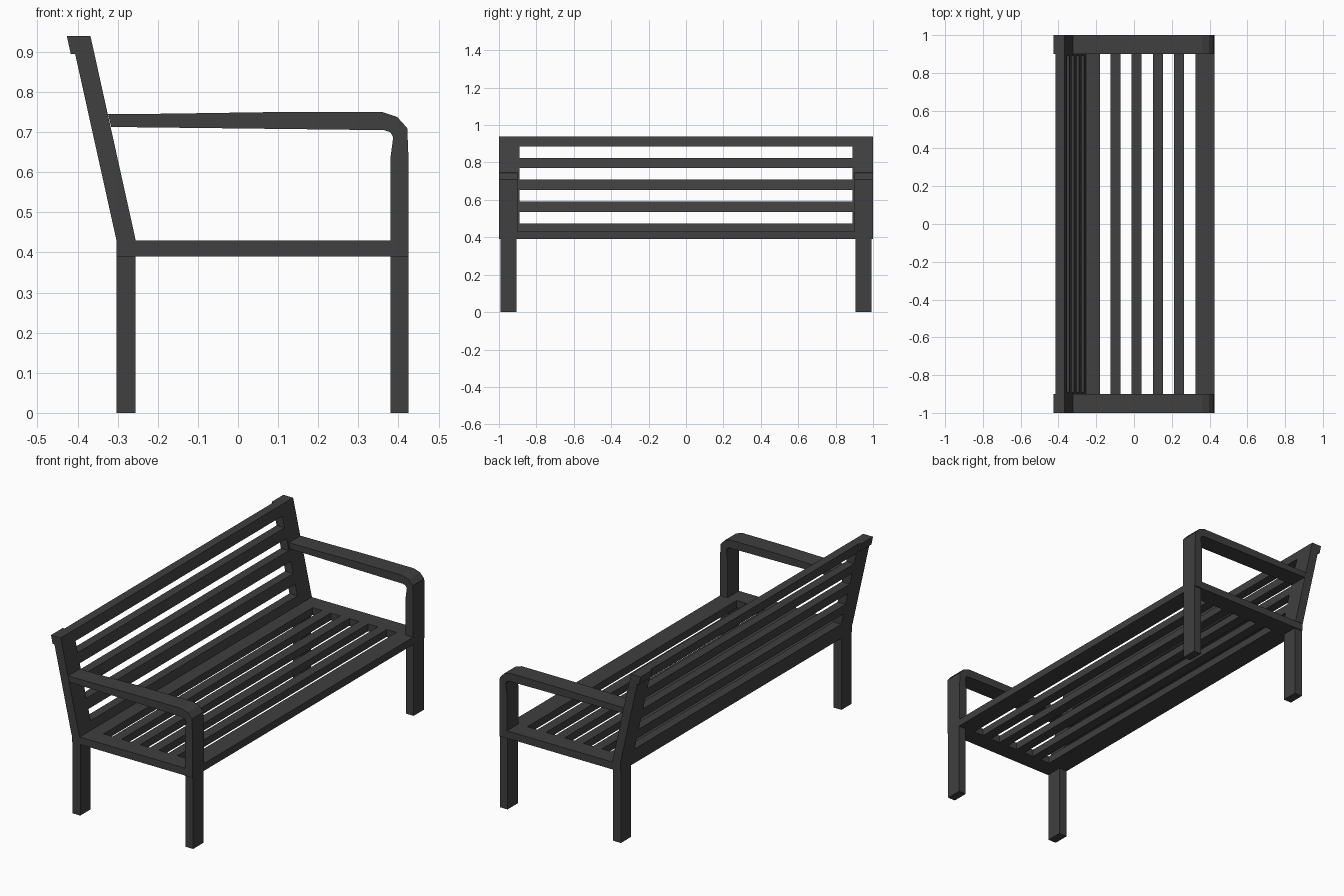
import bpy, bmesh

if "Cube" in bpy.data.objects:
    bpy.data.objects.remove(bpy.data.objects["Cube"])

paint = bpy.data.materials.new("dark_grey")
paint.diffuse_color = (0.05, 0.05, 0.05, 1)
paint.use_nodes = True
paint.node_tree.nodes["Principled BSDF"].inputs["Base Color"].default_value = paint.diffuse_color


def prism(name, profile, y0, y1, mirror=False):
    """Extrude an (x, z) profile from y0 to y1, optionally mirrored across y = 0."""
    bm = bmesh.new()
    face = bm.faces.new([bm.verts.new((x, y0, z)) for x, z in profile])
    ext = bmesh.ops.extrude_face_region(bm, geom=[face])
    verts = [v for v in ext["geom"] if isinstance(v, bmesh.types.BMVert)]
    bmesh.ops.translate(bm, vec=(0, y1 - y0, 0), verts=verts)
    bmesh.ops.recalc_face_normals(bm, faces=bm.faces[:])
    mesh = bpy.data.meshes.new(name)
    bm.to_mesh(mesh)
    bm.free()
    mesh.materials.append(paint)
    ob = bpy.data.objects.new(name, mesh)
    bpy.context.collection.objects.link(ob)
    if mirror:
        mod = ob.modifiers.new("mirror", 'MIRROR')
        mod.use_axis = (False, True, False)
    return ob


def rect(x0, x1, z0, z1):
    return [(x0, z0), (x1, z0), (x1, z1), (x0, z1)]


SEAT_LOW, SEAT_TOP, BACK_TOP = 0.39, 0.43, 0.94
BACK_X, FRONT_X = -0.303, 0.425
END = 0.90          # inner face of the end frames

# Legs
prism("back_legs", rect(BACK_X, -0.255, 0, SEAT_LOW), 0.905, 0.993, True)
prism("front_legs", rect(0.38, FRONT_X, 0, SEAT_LOW), 0.905, 0.993, True)

# Seat: end rails, wide edge boards and narrow slats
prism("seat_end_rails", rect(BACK_X, 0.38, SEAT_LOW, SEAT_TOP), END, 0.998, True)
boards = [("seat_back_board", BACK_X, -0.18), ("seat_front_board", 0.325, FRONT_X)]
boards += [(f"seat_slat_{i + 1}", x, x + 0.054)
           for i, x in enumerate((-0.125, -0.013, 0.10, 0.212))]
for name, x0, x1 in boards:
    prism(name, rect(x0, x1, SEAT_LOW, SEAT_TOP), -END, END)


# Leaning backrest: front and rear edges follow the same slope
def lean(z):
    return (z - SEAT_TOP) * -0.113 / (BACK_TOP - SEAT_TOP)


def back_profile(z0, z1):
    a, b = lean(z0), lean(z1)
    return [(BACK_X + a, z0), (-0.255 + a, z0), (-0.255 + b, z1), (BACK_X + b, z1)]


prism("back_posts", back_profile(SEAT_TOP, BACK_TOP), 0.89, 1.0, True)
for i, (z0, z1) in enumerate(((0.43, 0.475), (0.535, 0.59), (0.653, 0.708),
                              (0.77, 0.825), (0.885, BACK_TOP))):
    prism(f"back_slat_{i + 1}", back_profile(z0, z1), -0.89, 0.89)

# Small lips behind the tops of the back posts
prism("back_post_lips", [(-0.417, 0.895), (-0.405, 0.895), (-0.415, BACK_TOP),
                         (-0.427, BACK_TOP)], END, 1.0, True)

# Armrests: one bent bar from the back post, around the corner, down to the seat
arm = [(-0.324, 0.745), (-0.18, 0.746), (0.085, 0.75), (0.36, 0.75), (0.397, 0.738),
       (0.422, 0.71), (FRONT_X, 0.64), (FRONT_X, SEAT_LOW), (0.38, SEAT_LOW),
       (0.38, 0.635), (0.387, 0.687), (0.38, 0.70), (0.365, 0.705), (-0.316, 0.713)]
prism("armrests", arm, END, 1.0, True)
